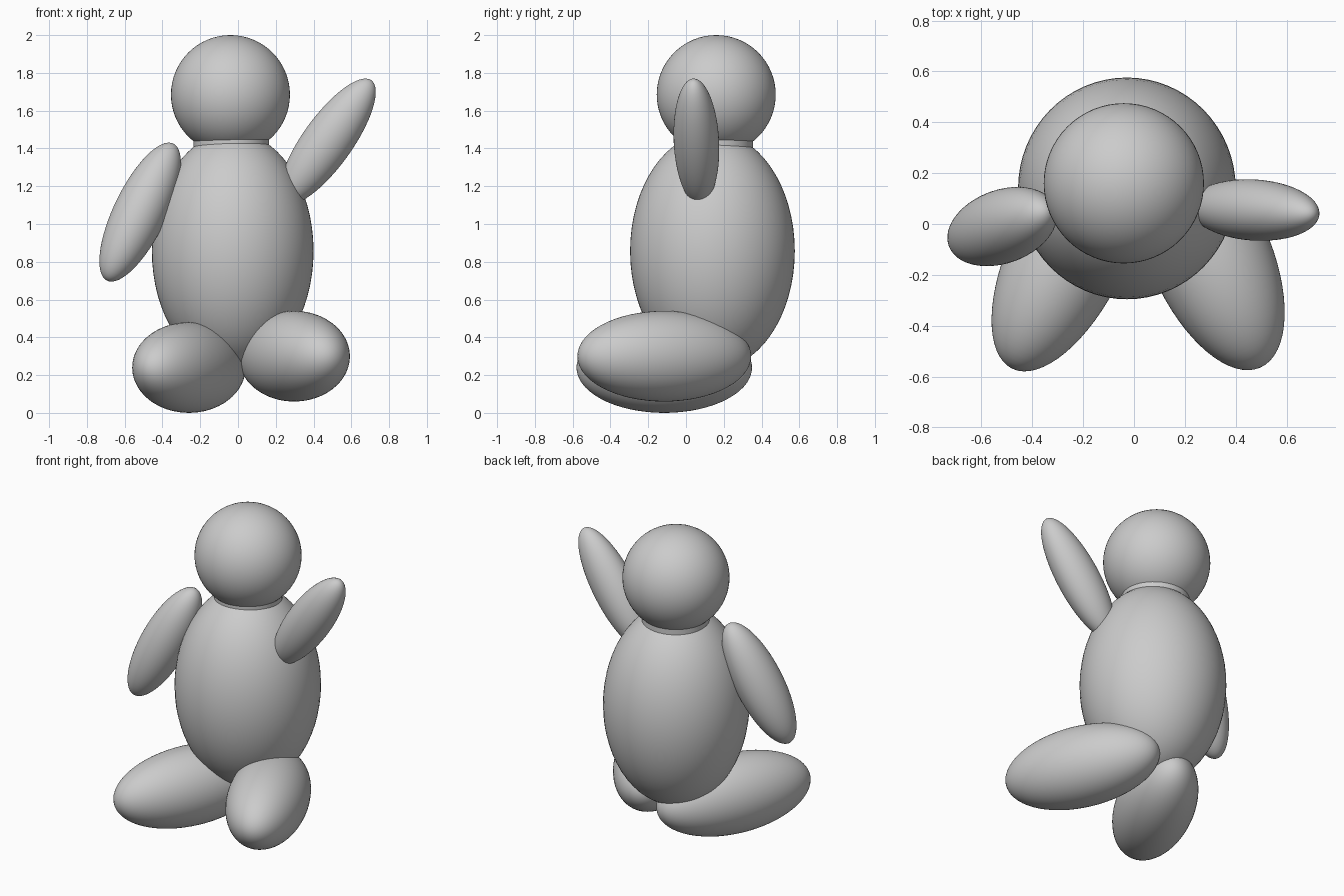
import bpy
from mathutils import Vector, Matrix

if "Cube" in bpy.data.objects:
    bpy.data.objects.remove(bpy.data.objects["Cube"])


def smooth(ob):
    for p in ob.data.polygons:
        p.use_smooth = True


def ellipsoid(name, center, radii, axis=(0, 0, 1), side=(1, 0, 0)):
    """Ellipsoid whose long (local z) radius follows axis; local x stays near side."""
    bpy.ops.mesh.primitive_uv_sphere_add(segments=64, ring_count=32, radius=1)
    ob = bpy.context.object
    ob.name = name
    z = Vector(axis).normalized()
    y = z.cross(Vector(side)).normalized()
    x = y.cross(z)
    rot = Matrix((x, y, z)).transposed().to_4x4()
    ob.data.transform(rot @ Matrix.Diagonal((*radii, 1)))
    ob.location = center
    smooth(ob)
    return ob


# torso and head
ellipsoid("body", (-0.028, 0.14, 0.857), (0.428, 0.436, 0.63))
ellipsoid("head", (-0.04, 0.16, 1.685), (0.315, 0.315, 0.315))

# short seam between head and torso
bpy.ops.mesh.primitive_cylinder_add(vertices=64, radius=0.2, depth=0.07,
                                    location=(-0.035, 0.155, 1.425))
bpy.context.object.name = "neck"
bpy.ops.object.shade_smooth_by_angle()

# arms: one lowered, one raised
ellipsoid("lowered_arm", (-0.518, -0.01, 1.063), (0.14, 0.145, 0.407), (0.43, 0.15, 0.89))
ellipsoid("raised_arm", (0.473, 0.055, 1.436), (0.132, 0.12, 0.40), (0.58, -0.04, 0.81))

# legs stretched forward and splayed
ellipsoid("left_leg", (-0.26, -0.115, 0.24), (0.228, 0.24, 0.504), (-0.434, -0.90, 0))
ellipsoid("right_leg", (0.297, -0.115, 0.30), (0.238, 0.24, 0.492), (0.407, -0.914, 0))
